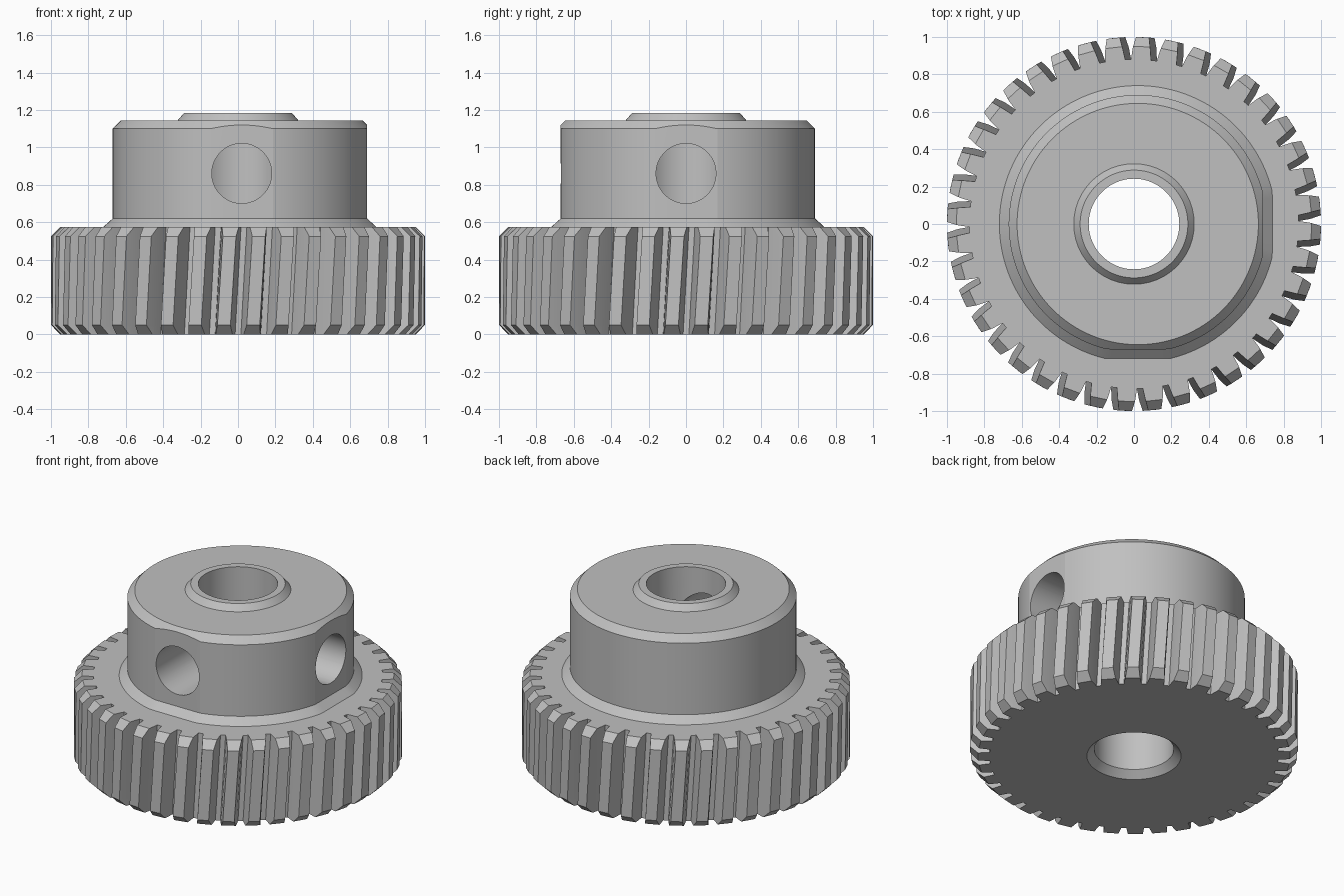
import bpy, bmesh
from math import sin, cos, pi, radians

cube = bpy.data.objects.get("Cube")
if cube:
    bpy.data.objects.remove(cube, do_unlink=True)

metal = bpy.data.materials.new("grey metal")
metal.use_nodes = True
GREY = (0.53, 0.53, 0.53, 1)
metal.diffuse_color = GREY
metal.node_tree.nodes["Principled BSDF"].inputs["Base Color"].default_value = GREY


def loft(name, loops):
    """Skin a closed solid through equal-length loops, bottom to top."""
    bm = bmesh.new()
    rings = [[bm.verts.new(p) for p in loop] for loop in loops]
    n = len(rings[0])
    for low, high in zip(rings, rings[1:]):
        for i in range(n):
            j = (i + 1) % n
            bm.faces.new((low[i], low[j], high[j], high[i]))
    bm.faces.new(rings[0][::-1])
    bm.faces.new(rings[-1])
    bmesh.ops.recalc_face_normals(bm, faces=bm.faces)
    mesh = bpy.data.meshes.new(name)
    bm.to_mesh(mesh)
    bm.free()
    mesh.materials.append(metal)
    obj = bpy.data.objects.new(name, mesh)
    bpy.context.collection.objects.link(obj)
    return obj


def circle(r, z, n=128, cx=0.0):
    return [(cx + r * cos(2 * pi * i / n), r * sin(2 * pi * i / n), z) for i in range(n)]


def combine(target, other, operation):
    """Apply a boolean and discard the second solid."""
    mod = target.modifiers.new(operation.lower(), "BOOLEAN")
    mod.operation = operation
    mod.solver = "EXACT"
    mod.object = other
    bpy.context.view_layer.objects.active = target
    bpy.ops.object.modifier_apply(modifier=mod.name)
    bpy.data.objects.remove(other, do_unlink=True)


# Toothed wheel: slightly helical teeth with bevelled ends
TEETH, GEAR_H, BEVEL, TWIST = 40, 0.575, 0.05, 0.036
ROOT, MID, TIP = 0.88, 0.94, 1.0
HALF_ROOT, HALF_MID, HALF_TIP = 0.061, 0.05, 0.035


def tooth_loop(z):
    cut = max(0, BEVEL - z, z - (GEAR_H - BEVEL))
    tip = TIP - cut
    half_tip = HALF_TIP + (HALF_MID - HALF_TIP) * cut / (TIP - MID)
    side = [(ROOT, HALF_ROOT), (MID, HALF_MID), (tip, half_tip)]
    tooth = [(r, -a) for r, a in side] + [(r, a) for r, a in reversed(side)]
    loop = []
    for t in range(TEETH):
        centre = (t + 0.5) * 2 * pi / TEETH + TWIST * z / GEAR_H
        loop += [(r * cos(centre + a), r * sin(centre + a), z) for r, a in tooth]
    return loop


gear = loft("gear_with_hub", [tooth_loop(z) for z in (0, BEVEL, GEAR_H - BEVEL, GEAR_H)])

# Hub: slightly off-centre drum, flattened on its left and front
HUB_X, HUB_R, FLAT, HUB_TOP, EDGE = 0.02, 0.69, 0.02, 1.145, 0.045


def hub_loop(radius, z, bevelled=False):
    loop = []
    for i in range(128):
        a = 2 * pi * i / 128
        facing = max(cos(a), -sin(a))
        r = min(radius, (radius - FLAT) / facing) if facing > 0.5 else radius
        # the upper bevel meets the flats in a raised curve
        height = z + (radius - r) if bevelled else z
        loop.append((HUB_X + r * cos(a), r * sin(a), height))
    return loop


hub = loft("hub", [
    hub_loop(0.74, 0.4),
    hub_loop(0.74, GEAR_H),
    hub_loop(HUB_R, 0.62),
    hub_loop(HUB_R, HUB_TOP - EDGE, True),
    circle(HUB_R - EDGE, HUB_TOP, cx=HUB_X),
    circle(0.322, HUB_TOP),
    circle(0.288, 1.185),
])
combine(gear, hub, "UNION")

# Shaft bore with a countersunk underside
BORE = 0.242
bore = loft("bore_cutter", [circle(BORE + 0.095, -0.05), circle(BORE, 0.045), circle(BORE, 1.4)])
combine(gear, bore, "DIFFERENCE")

# Set-screw holes through the two flats into the bore
SCREW_R, SCREW_Z = 0.16, 0.861
profile = circle(SCREW_R, 0, 64)
front_hole = loft("front_hole_cutter",
                  [[(HUB_X + u, y, SCREW_Z + v) for u, v, _ in profile] for y in (-1, -0.05)])
combine(gear, front_hole, "DIFFERENCE")
left_hole = loft("left_hole_cutter",
                 [[(x, u, SCREW_Z + v) for u, v, _ in profile] for x in (0.05, 1)])
combine(gear, left_hole, "DIFFERENCE")

# Smooth drum walls, crisp edges
bpy.ops.object.select_all(action="DESELECT")
gear.select_set(True)
bpy.context.view_layer.objects.active = gear
bpy.ops.object.shade_smooth_by_angle(angle=radians(12))
